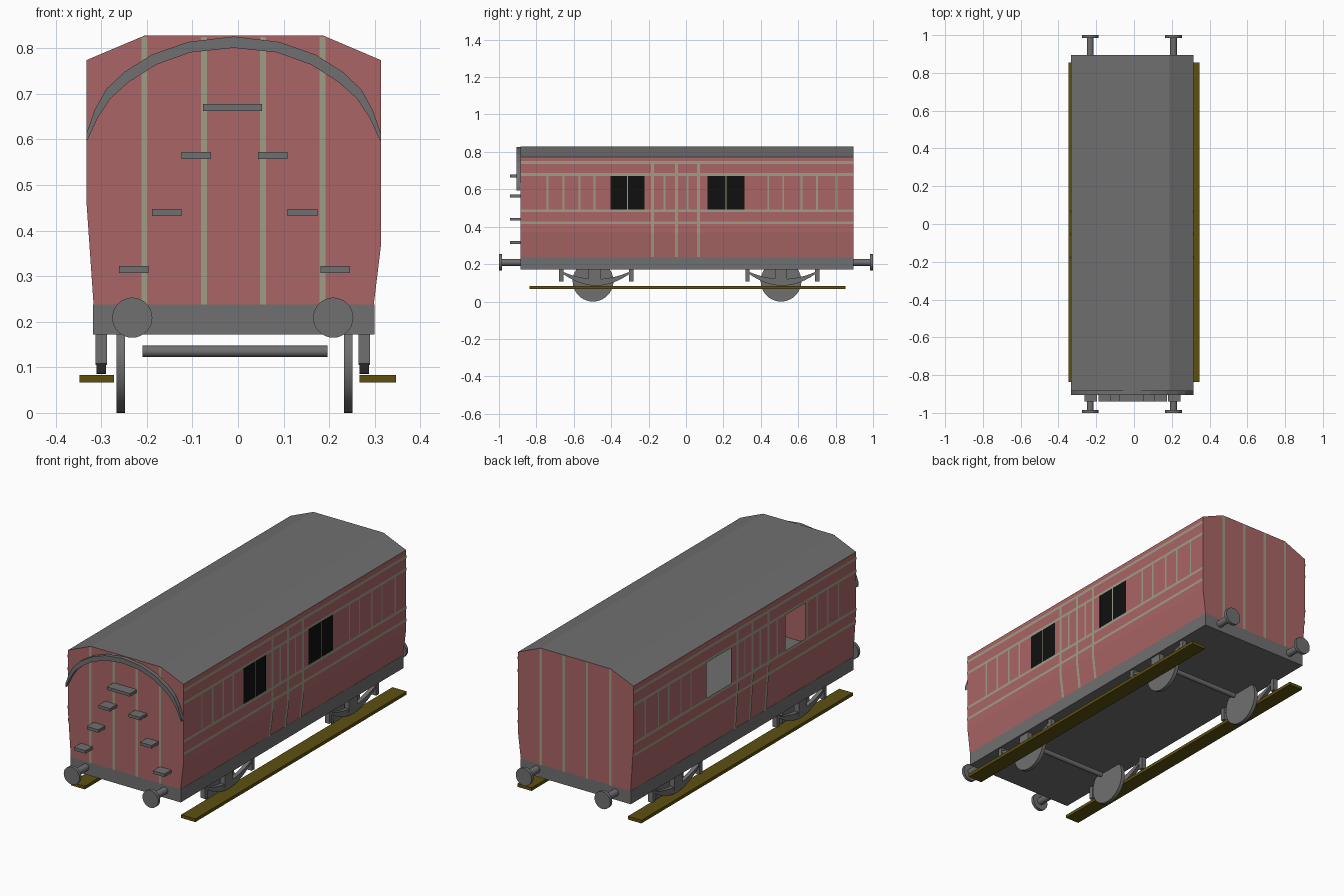
import bpy, bmesh, math
from mathutils import Matrix

cube = bpy.data.objects.get("Cube")
if cube:
    bpy.data.objects.remove(cube, do_unlink=True)


def material(name, rgb):
    m = bpy.data.materials.new(name)
    m.use_nodes = True
    m.diffuse_color = (*rgb, 1)
    m.node_tree.nodes["Principled BSDF"].inputs["Base Color"].default_value = (*rgb, 1)
    return m


RED = material("faded_red", (.40, .13, .13))
GREY = material("mid_grey", (.16, .16, .16))
LINING = material("sage_lining", (.34, .34, .24))
OLIVE = material("olive_wood", (.11, .08, .005))
BLACK = material("window_black", (.005, .005, .005))

CX = -.0095                  # centre line of the coach
FRONT, BACK = -.885, .896    # body ends
FLOOR, EAVE, TOP = .238, .774, .828
KINK = {1: .37, -1: .47}     # height where each side starts to taper


def finish(name, bm, mat, smooth=False):
    me = bpy.data.meshes.new(name)
    bm.to_mesh(me)
    bm.free()
    me.materials.append(mat)
    ob = bpy.data.objects.new(name, me)
    bpy.context.collection.objects.link(ob)
    if smooth:
        bpy.context.view_layer.objects.active = ob
        ob.select_set(True)
        bpy.ops.object.shade_smooth_by_angle()
        ob.select_set(False)
    return ob


def box(name, x, y, z, mat):
    bm = bmesh.new()
    bmesh.ops.create_cube(bm, size=1)
    for v in bm.verts:
        v.co = [(a + b) / 2 + c * (b - a) for (a, b), c in zip((x, y, z), v.co)]
    return finish(name, bm, mat)


def cylinder(name, centre, radius, depth, axis, mat, sides=32):
    bm = bmesh.new()
    bmesh.ops.create_cone(bm, cap_ends=True, segments=sides, radius1=radius,
                          radius2=radius, depth=depth)
    bm.transform(Matrix.Translation(centre) @ Matrix.Rotation(math.pi / 2, 4, axis))
    return finish(name, bm, mat, True)


def polygons(name, faces, mat):
    bm = bmesh.new()
    for f in faces:
        bm.faces.new([bm.verts.new(p) for p in f])
    bmesh.ops.remove_doubles(bm, verts=bm.verts, dist=.0001)
    return finish(name, bm, mat)


def band(name, lower, upper, place, a, b, mat):
    """Solid strip between two profile lines, extruded from a to b."""
    bm = bmesh.new()
    rings = [[bm.verts.new(place(p, d)) for p in (l, u) for d in (a, b)]
             for l, u in zip(lower, upper)]
    for r, s in zip(rings, rings[1:]):
        for i, j in ((0, 1), (1, 3), (3, 2), (2, 0)):
            bm.faces.new((r[i], r[j], s[j], s[i]))
    for r in (rings[0], rings[-1]):
        bm.faces.new((r[0], r[1], r[3], r[2]))
    bmesh.ops.recalc_face_normals(bm, faces=bm.faces)
    return finish(name, bm, mat)


def side_x(side, z, out=0):
    taper = max(0, (KINK[side] - z) / (KINK[side] - FLOOR)) * .016
    return CX + side * (.3235 - taper + out)


def side_quads(side, y0, y1, z0, z1, out=0):
    """Quads lying on a body side, bent where the side tapers."""
    zs = [z0] + [k for k in [KINK[side]] if z0 < k < z1] + [z1]
    quads = []
    for a, b in zip(zs, zs[1:]):
        q = [(side_x(side, z, out), y, z) for y, z in ((y0, a), (y1, a), (y1, b), (y0, b))]
        quads.append(q if side > 0 else q[::-1])
    return quads


# Body sides, window openings and lining
SILL, HEAD = .49, .679
windows = {1: ((-.404, -.222), (.115, .313)), -1: ((-.48, -.32), (.115, .313))}
slats = (-.74, -.655, -.57, -.49, -.115, .008, .44, .52, .617, .70, .805)
for side, label in ((1, "left"), (-1, "right")):
    wall = side_quads(side, FRONT, BACK, FLOOR, SILL) + side_quads(side, FRONT, BACK, HEAD, EAVE)
    (a, b), (c, d) = windows[side]
    for y0, y1 in ((FRONT, a), (b, c), (d, BACK)):
        wall += side_quads(side, y0, y1, SILL, HEAD)
    polygons(label + "_wall", wall, RED)

    lining = []
    for z in (.743, .679, .485, .422):
        lining += side_quads(side, FRONT, BACK, z - .007, z + .007, .003)
    for y in (-.178, -.052, .067):
        lining += side_quads(side, y - .008, y + .008, FLOOR, .743, .0035)
    extra = () if side > 0 else (-.25,)
    for y in slats + extra:
        lining += side_quads(side, y - .005, y + .005, SILL, HEAD, .003)
    if side > 0:
        panes = []
        for y0, y1 in windows[side]:
            panes += side_quads(side, y0, y1, SILL, HEAD, -.001)
            mid = (y0 + y1) / 2
            lining += side_quads(side, mid - .003, mid + .003, SILL, HEAD, .002)
        polygons("window_panes", panes, BLACK)
    polygons(label + "_lining", lining, LINING)

# Body ends with vertical lining
outline = [(side_x(s, z), z) for s, z in ((-1, FLOOR), (-1, KINK[-1]), (-1, EAVE))]
outline += [(-.205, TOP), (.187, TOP)]
outline += [(side_x(1, z), z) for z in (EAVE, KINK[1], FLOOR)]
for label, y, out in (("front", FRONT, -.003), ("back", BACK, .003)):
    pts = outline if out > 0 else outline[::-1]
    polygons(label + "_wall", [[(x, y, z) for x, z in pts]], RED)
    stripes = []
    for x in (-.205, -.075, .055, .185):
        w = .0065
        q = [(x - w, y + out, FLOOR), (x + w, y + out, FLOOR),
             (x + w, y + out, TOP - .003), (x - w, y + out, TOP - .003)]
        stripes.append(q if out < 0 else q[::-1])
    polygons(label + "_lining", stripes, LINING)

# Roof in three flat panels
ridge = outline[2:6]
polygons("roof", [[(p[0], FRONT, p[1]), (q[0], FRONT, q[1]), (q[0], BACK, q[1]), (p[0], BACK, p[1])]
                  for p, q in zip(ridge, ridge[1:])], GREY)

# Arched trim on the front
upper = [(.3235, .612), (.305, .665), (.28, .71), (.24, .748), (.18, .786), (.1, .814), (0, .826)]
lower = [(.3235, .593), (.297, .65), (.27, .69), (.23, .726), (.17, .764), (.095, .791), (0, .801)]
mirror = lambda pts: [(-x, z) for x, z in pts] + pts[-2::-1]
band("front_arch", mirror(lower), mirror(upper),
     lambda p, d: (CX + p[0], d, p[1]), FRONT - .02, FRONT, GREY)

# Climbing steps on the front
box("top_step", (-.077, .053), (-.94, FRONT), (.663, .678), GREY)
for z, x in ((.565, .084), (.44, .149), (.315, .221)):
    for s in (-1, 1):
        mid = CX + .002 + s * x
        box("front_step", (mid - .0325, mid + .0325), (-.94, FRONT), (z - .0075, z + .0075), GREY)

# Underframe and buffers
box("underframe", (-.318, .299), (FRONT, BACK), (.172, FLOOR), GREY)
for x in (-.232, .209):
    for s, end in ((-1, FRONT), (1, BACK)):
        cylinder("buffer_shaft", (x, (end + s * .99) / 2, .209), .018, abs(s * .99 - end), 'X', GREY, 20)
        cylinder("buffer_head", (x, s * .992, .209), .044, .016, 'X', GREY)

# Wheels, axles, springs and hangers
for wheel_y, spring_y in ((-.497, -.48), (.508, .515)):
    for x in (-.2575, .242):
        cylinder("wheel", (x, wheel_y, .109), .109, .019, 'Y', GREY, 40)
    cylinder("axle", (-.007, wheel_y, .135), .0125, .406, 'Y', GREY, 16)
    for x in (-.300, .277):
        steps = [i / 6 - 1 for i in range(13)]
        low = [(spring_y + t * .185, .085 + .068 * t * t) for t in steps]
        high = [(spring_y + t * .185, .120 + .042 * t * t) for t in steps]
        band("leaf_spring", low, high, lambda p, d: (d, p[0], p[1]), x - .01, x + .01, GREY)
        box("axle_box", (x - .013, x + .013), (spring_y - .04, spring_y + .025), (.105, .175), GREY)
        for s in (-1, 1):
            y = spring_y + s * .187
            box("spring_hanger", (x - .013, x + .013), (y - .011, y + .011), (.108, .175), GREY)

# Running boards
for label, x in (("left", (.267, .347)), ("right", (-.348, -.272))):
    box(label + "_running_board", x, (-.837, .854), (.067, .083), OLIVE)
